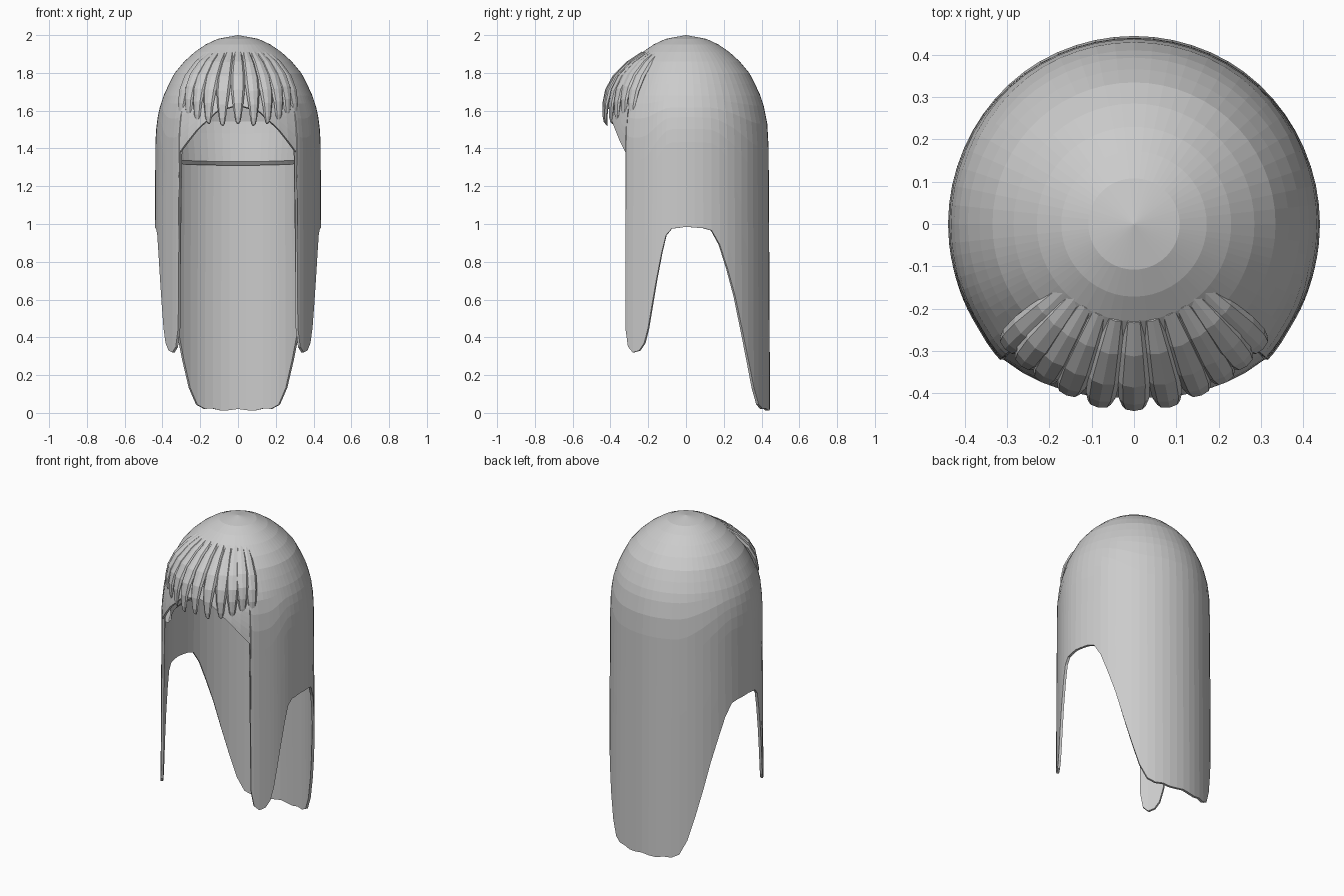
import bpy, bmesh, math

cube = bpy.data.objects.get("Cube")
if cube:
    bpy.data.objects.remove(cube, do_unlink=True)

hair = bpy.data.materials.new("light grey hair")
hair.use_nodes = True
GREY = (0.6, 0.6, 0.6, 1)
hair.diffuse_color = GREY
hair.node_tree.nodes["Principled BSDF"].inputs["Base Color"].default_value = GREY


def lerp(table, x):
    """Piecewise linear lookup in a sorted list of (x, y) pairs."""
    if x <= table[0][0]:
        return table[0][1]
    for (x0, y0), (x1, y1) in zip(table, table[1:]):
        if x <= x1:
            return y0 + (y1 - y0) * (x - x0) / (x1 - x0)
    return table[-1][1]


def polar(angle, r, z):
    """Point at an angle in degrees from the back of the head."""
    a = math.radians(angle)
    return (r * math.sin(a), r * math.cos(a), z)


def make_object(name, bm):
    bmesh.ops.recalc_face_normals(bm, faces=bm.faces)
    mesh = bpy.data.meshes.new(name)
    bm.to_mesh(mesh)
    bm.free()
    mesh.materials.append(hair)
    obj = bpy.data.objects.new(name, mesh)
    bpy.context.scene.collection.objects.link(obj)
    return obj


def bridge(bm, a, b, closed):
    n = len(a)
    for i in range(n if closed else n - 1):
        j = (i + 1) % n
        bm.faces.new((a[i], a[j], b[j], b[i]))


# Outer radius by height, and hem height by angle from the back
RADIUS = [(0, .445), (1, .44), (1.45, .437), (1.52, .432), (1.6, .42), (1.7, .387),
          (1.8, .335), (1.86, .285), (1.91, .23), (1.95, .172), (1.98, .108), (2, 0)]
HEM = [(0, .015), (26, .02), (31, .05), (37, .15), (47, .42), (55, .65), (63, .83),
       (68, .93), (73, .975), (90, .985), (100, .975), (104, .94), (107, .85),
       (111, .7), (117, .45), (120, .37), (124, .33), (129, .32), (133, .35),
       (135.4, .45), (136, 1.38), (150, 1.5), (165, 1.6), (180, 1.63)]

# Hair shell: dome, long back, side locks and face opening in one skin
half = [6 * i for i in range(1, 17)] + [100, 104, 107, 111, 114, 117, 120, 124, 129,
                                        133, 135.4, 136, 143, 150, 158, 165, 172]
angles = [0] + half + [180] + [-a for a in reversed(half)]
bm = bmesh.new()
rows = []
for z in (1.993, 1.98, 1.95, 1.91, 1.86, 1.8, 1.74, 1.68):
    r = lerp(RADIUS, z)
    rows.append([bm.verts.new(polar(a, r, z)) for a in angles])
STEPS = 10
for k in range(1, STEPS + 1):
    row = []
    for a in angles:
        hem = lerp(HEM, abs(a)) + .006 * math.cos(math.radians(a * 18)) * (abs(a) < 30)
        z = 1.68 + (hem - 1.68) * (k / STEPS) ** 1.5
        swell = 1 + .02 * max(0, 1 - abs(abs(a) - 135) / 12)
        row.append(bm.verts.new(polar(a, lerp(RADIUS, z) * swell, z)))
    rows.append(row)
for a, b in zip(rows, rows[1:]):
    bridge(bm, a, b, True)
crown = bm.verts.new((0, 0, 2))
for i in range(len(angles)):
    bm.faces.new((crown, rows[0][i], rows[0][(i + 1) % len(angles)]))
shell = make_object("hair_shell", bm)
solid = shell.modifiers.new("thickness", "SOLIDIFY")
solid.thickness = .015
solid.offset = -1

# Inner band: padded lining around the back and sides
bm = bmesh.new()
LINING = [(1.315, .425), (1.31, .4), (1.33, .385), (1.4, .393), (1.48, .405), (1.56, .415)]
span = range(-126, 127, 6)
band = [[bm.verts.new(polar(a, r, z + .012 * math.sin(math.radians(a)) ** 2))
         for a in span] for z, r in LINING]
for a, b in zip(band, band[1:]):
    bridge(bm, a, b, False)
lining = make_object("inner_band", bm)

# Fringe: tapered locks fanning over the forehead
LOCK = [(0, .225, 1.905, .020), (.2, .30, 1.85, .030), (.42, .37, 1.775, .038),
        (.6, .412, 1.70, .036), (.76, .43, 1.63, .028), (.9, .433, 1.56, .019),
        (.97, .43, 1.53, .012), (1, .425, 1.52, .004)]


def fringe_lock(name, turn, reach, lift):
    bm = bmesh.new()
    a = math.radians(turn)
    out = (math.sin(a), -math.cos(a))
    side = (math.cos(a), math.sin(a))
    rings = []
    for t, r, z, w in LOCK:
        r *= reach
        z += lift * t
        ring = []
        for i in range(8):
            c = math.radians(45 * i)
            s, d = w * math.cos(c), .45 * w * math.sin(c)
            slope = lerp([(0, .8), (.6, .35), (1, 0)], t)
            ring.append(bm.verts.new((out[0] * (r + d) + side[0] * s,
                                      out[1] * (r + d) + side[1] * s, z + d * slope)))
        rings.append(ring)
    for p, q in zip(rings, rings[1:]):
        bridge(bm, p, q, True)
    bm.faces.new(rings[0])
    bm.faces.new(rings[-1])
    return make_object(name, bm)


fringe_lock("fringe_lock_centre", 0, 1.0, .01)
for i, (turn, reach, lift) in enumerate([(11, 1.0, 0), (21.5, .985, .01), (30.5, .98, .02),
                                         (38.5, .97, .04), (46, .96, .01)], 1):
    for label, sign in (("left", 1), ("right", -1)):
        fringe_lock(f"fringe_lock_{label}_{i}", sign * turn, reach, lift)
